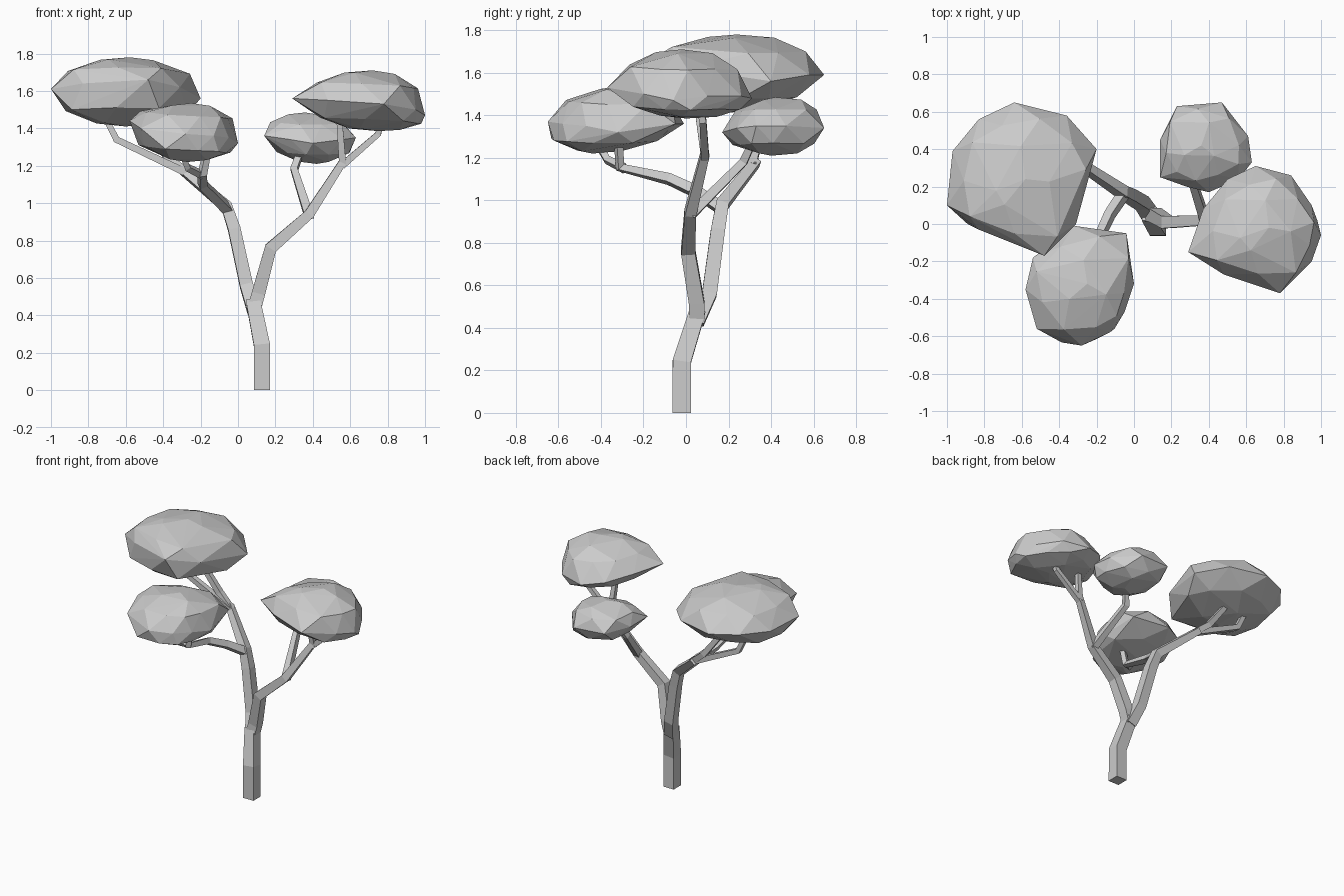
import bpy, bmesh
from mathutils import Vector


def finish(bm, name):
    bmesh.ops.recalc_face_normals(bm, faces=bm.faces)
    mesh = bpy.data.meshes.new(name)
    bm.to_mesh(mesh)
    bm.free()
    obj = bpy.data.objects.new(name, mesh)
    bpy.context.collection.objects.link(obj)
    return obj


def limb(name, path):
    """Square tube swept along (x, y, z, half width) points."""
    bm = bmesh.new()
    pts = [Vector(p[:3]) for p in path]
    dirs = [(b - a).normalized() for a, b in zip(pts, pts[1:])]
    u, v, t = Vector((1, 0, 0)), Vector((0, 1, 0)), Vector((0, 0, 1))
    rings = []
    for i, p in enumerate(pts):
        if i == 0:
            new = t if pts[0].z < 0.01 else dirs[0]
        else:
            new = (dirs[i - 1] + dirs[min(i, len(dirs) - 1)]).normalized()
        q = t.rotation_difference(new)
        u, v, t = q @ u, q @ v, new
        r = path[i][3]
        rings.append([bm.verts.new(p + r * (a * u + b * v))
                      for a, b in ((-1, -1), (1, -1), (1, 1), (-1, 1))])
    for lo, hi in zip(rings, rings[1:]):
        for k in range(4):
            n = (k + 1) % 4
            bm.faces.new((lo[k], lo[n], hi[n], hi[k]))
    bm.faces.new(rings[0][::-1])
    bm.faces.new(rings[-1])
    return finish(bm, name)


def canopy(name, rim, top, bottom, shoulder):
    """Faceted clump: hull of a rim with shrinking rings above and below."""
    rim = [Vector(p) for p in rim]
    n = len(rim)
    mid = sum(rim, Vector()) / n
    edge = [(rim[i] + rim[(i + 1) % n]) * 0.5 for i in range(n)]
    pts = list(rim)
    for peak in (Vector(top), Vector(bottom)):
        for src, step, s, h in ((edge, 1, shoulder, 0.58), (rim, 3, 0.42, 0.92)):
            for i in range(0, n, step):
                k = s + (0.04 if i % 2 else -0.04)
                p = src[i]
                c = mid.lerp(peak, h)
                pts.append(Vector((c.x + (p.x - mid.x) * k,
                                   c.y + (p.y - mid.y) * k,
                                   p.z + (peak.z - p.z) * h)))
        pts.append(peak)
    # keep the clump inside the rim's outline box
    for p in pts:
        for a in (0, 1):
            p[a] = min(max(p[a], min(r[a] for r in rim)), max(r[a] for r in rim))
    bm = bmesh.new()
    for p in pts:
        bm.verts.new(p)
    bmesh.ops.convex_hull(bm, input=bm.verts)
    loose = [v for v in bm.verts if not v.link_faces]
    bmesh.ops.delete(bm, geom=loose, context='VERTS')
    return finish(bm, name)


# Trunk and the two main limbs
limb("trunk", [(0.128, -0.02, 0, 0.043), (0.128, -0.02, 0.24, 0.043),
               (0.08, 0.055, 0.48, 0.038)])
limb("left_limb", [(0.085, 0.05, 0.43, 0.037), (0.045, 0.11, 0.56, 0.035),
                   (-0.02, 0.15, 0.86, 0.033), (-0.06, 0.17, 0.98, 0.03),
                   (-0.3, 0.33, 1.18, 0.022)])
limb("right_limb", [(0.085, 0.05, 0.43, 0.037), (0.11, 0.05, 0.52, 0.036),
                    (0.175, 0.01, 0.76, 0.033), (0.38, 0.02, 0.94, 0.027),
                    (0.56, 0.09, 1.22, 0.02)])

# Smaller branches reaching into the foliage
limb("left_long_branch", [(-0.27, 0.31, 1.16, 0.021), (-0.65, 0.31, 1.34, 0.018),
                          (-0.72, 0.31, 1.48, 0.015)])
limb("left_short_branch", [(-0.27, 0.31, 1.16, 0.021), (-0.38, 0.33, 1.25, 0.02),
                           (-0.54, 0.32, 1.46, 0.017)])
limb("front_branch", [(-0.05, 0.17, 0.96, 0.026), (-0.13, 0.05, 1.04, 0.024),
                      (-0.19, -0.08, 1.1, 0.022), (-0.19, -0.31, 1.155, 0.019),
                      (-0.16, -0.32, 1.3, 0.016)])
limb("front_twig", [(-0.19, -0.29, 1.15, 0.018), (-0.27, -0.37, 1.19, 0.016),
                    (-0.31, -0.43, 1.29, 0.014)])
limb("right_inner_branch", [(0.56, 0.09, 1.2, 0.019), (0.54, 0.05, 1.47, 0.015)])
limb("right_outer_branch", [(0.555, 0.09, 1.2, 0.019), (0.75, 0.08, 1.37, 0.016),
                            (0.77, 0.06, 1.47, 0.014)])
limb("back_branch", [(0.38, 0.02, 0.93, 0.024), (0.3, 0.27, 1.18, 0.019),
                     (0.34, 0.32, 1.29, 0.016)])

# Foliage clumps
canopy("left_foliage",
       [(-1, 0.1, 1.61), (-0.97, 0.39, 1.6), (-0.83, 0.56, 1.6), (-0.64, 0.65, 1.59),
        (-0.36, 0.58, 1.59), (-0.2, 0.4, 1.56), (-0.25, 0.23, 1.58), (-0.31, 0.0, 1.62),
        (-0.48, -0.17, 1.66), (-0.83, -0.03, 1.64)],
       (-0.58, 0.24, 1.78), (-0.6, 0.17, 1.41), 0.86)
canopy("front_foliage",
       [(-0.32, -0.01, 1.36), (-0.04, -0.05, 1.36), (0, -0.32, 1.32), (-0.05, -0.47, 1.35),
        (-0.13, -0.58, 1.36), (-0.28, -0.65, 1.37), (-0.52, -0.56, 1.4),
        (-0.58, -0.35, 1.44), (-0.54, -0.18, 1.43)],
       (-0.25, -0.32, 1.535), (-0.27, -0.44, 1.22), 0.87)
canopy("right_foliage",
       [(0.29, -0.15, 1.56), (0.37, 0.08, 1.55), (0.5, 0.24, 1.51), (0.65, 0.31, 1.48),
        (0.84, 0.26, 1.49), (0.95, 0.1, 1.49), (1, -0.06, 1.47), (0.95, -0.2, 1.5),
        (0.78, -0.37, 1.53), (0.48, -0.27, 1.55)],
       (0.72, -0.02, 1.71), (0.75, 0.0, 1.385), 0.84)
canopy("back_foliage",
       [(0.14, 0.25, 1.36), (0.14, 0.45, 1.36), (0.23, 0.63, 1.35), (0.47, 0.65, 1.34),
        (0.61, 0.47, 1.35), (0.63, 0.33, 1.35), (0.56, 0.24, 1.34), (0.4, 0.17, 1.32),
        (0.28, 0.2, 1.34)],
       (0.36, 0.42, 1.485), (0.42, 0.4, 1.21), 0.85)
